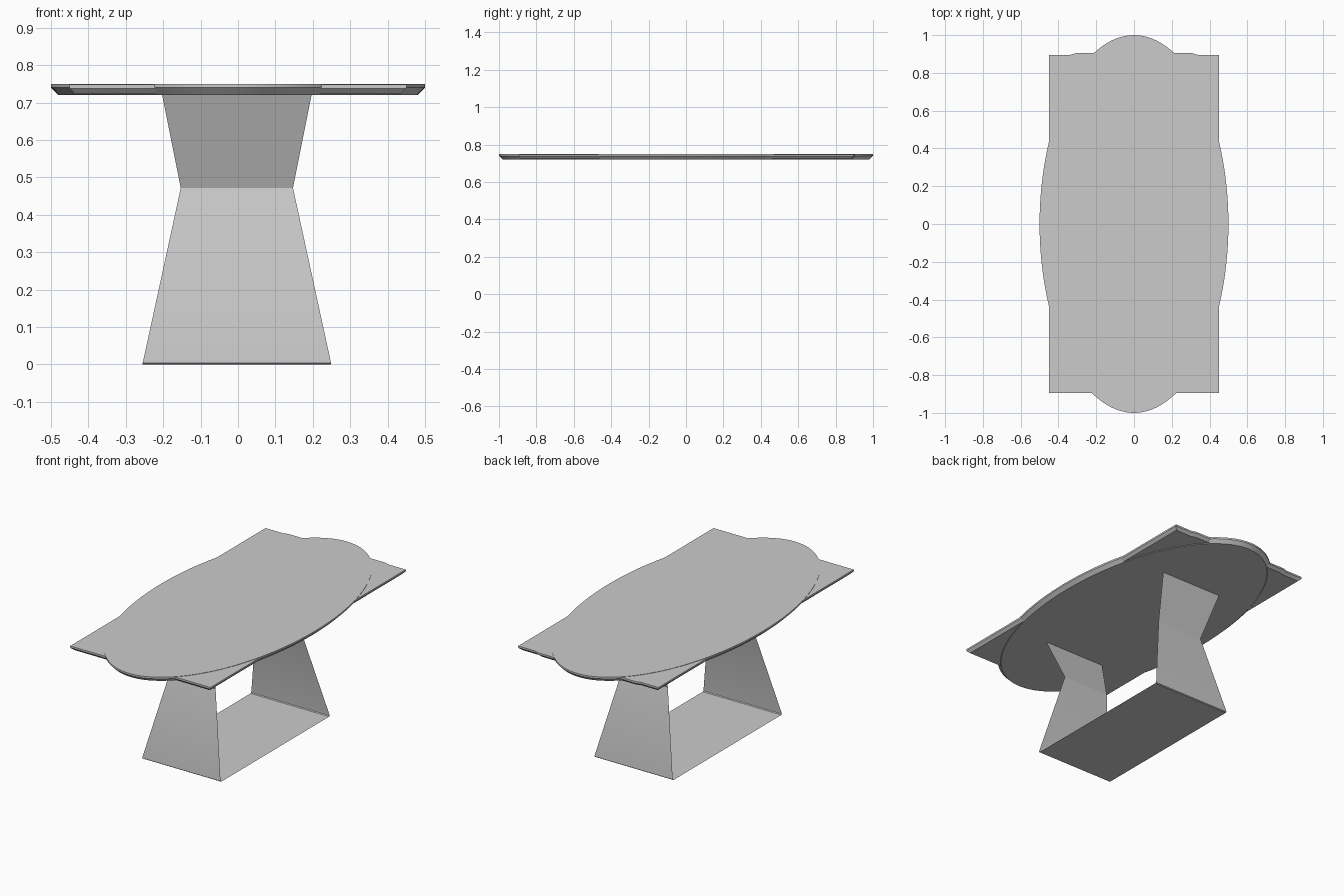
import bpy, bmesh, math

if "Cube" in bpy.data.objects:
    bpy.data.objects.remove(bpy.data.objects["Cube"])


def finish(name, bm, angle):
    bmesh.ops.recalc_face_normals(bm, faces=bm.faces)
    mesh = bpy.data.meshes.new(name)
    bm.to_mesh(mesh)
    bm.free()
    obj = bpy.data.objects.new(name, mesh)
    bpy.context.collection.objects.link(obj)
    bpy.ops.object.select_all(action='DESELECT')
    obj.select_set(True)
    bpy.context.view_layer.objects.active = obj
    bpy.ops.object.shade_smooth_by_angle(angle=math.radians(angle))
    return obj


def slab(name, outline, half_x, half_y, levels):
    """Capped stack of outlines; each level is (inset, z)."""
    bm = bmesh.new()
    rings = []
    for inset, z in levels:
        sx, sy = 1 - inset / half_x, 1 - inset / half_y
        rings.append([bm.verts.new((x * sx, y * sy, z)) for x, y in outline])
    n = len(outline)
    for a, b in zip(rings, rings[1:]):
        for i in range(n):
            j = (i + 1) % n
            bm.faces.new((a[i], a[j], b[j], b[i]))
    bm.faces.new(rings[0])
    bm.faces.new(rings[-1])
    return finish(name, bm, 25)


# Oval table top with an undercut rim
N = 128
oval = [(0.5 * math.cos(2 * math.pi * i / N), math.sin(2 * math.pi * i / N))
        for i in range(N)]
slab("oval_top", oval, 0.5, 1.0, [(0.02, 0.72), (0.0, 0.74), (0.0, 0.75)])

# Rectangular leaf under the oval, with slightly stepped back edge
leaf = [(-0.45, -0.895), (0.45, -0.895), (0.45, 0.895), (0.34, 0.895),
        (0.31, 0.904), (-0.31, 0.904), (-0.34, 0.895), (-0.45, 0.895)]
slab("rectangular_leaf", leaf, 0.45, 0.9,
     [(0.015, 0.723), (0.0, 0.738), (0.0, 0.748)])

# Folded sheet pedestal: half profile (y, z, half width), mirrored front to back
half = [(0.5, 0.722, 0.20), (0.4, 0.472, 0.15), (0.499, 0.012, 0.25),
        (0.499, 0.004, 0.252), (0.494, 0.0, 0.252)]
path = half + [(-y, z, w) for y, z, w in reversed(half)]
CX, CY = -0.003, -0.015
bm = bmesh.new()
rows = [[bm.verts.new((CX + s * w, CY + y, z)) for s in (-1, 1)]
        for y, z, w in path]
for a, b in zip(rows, rows[1:]):
    bm.faces.new((a[0], a[1], b[1], b[0]))
finish("pedestal_sheet", bm, 30)
